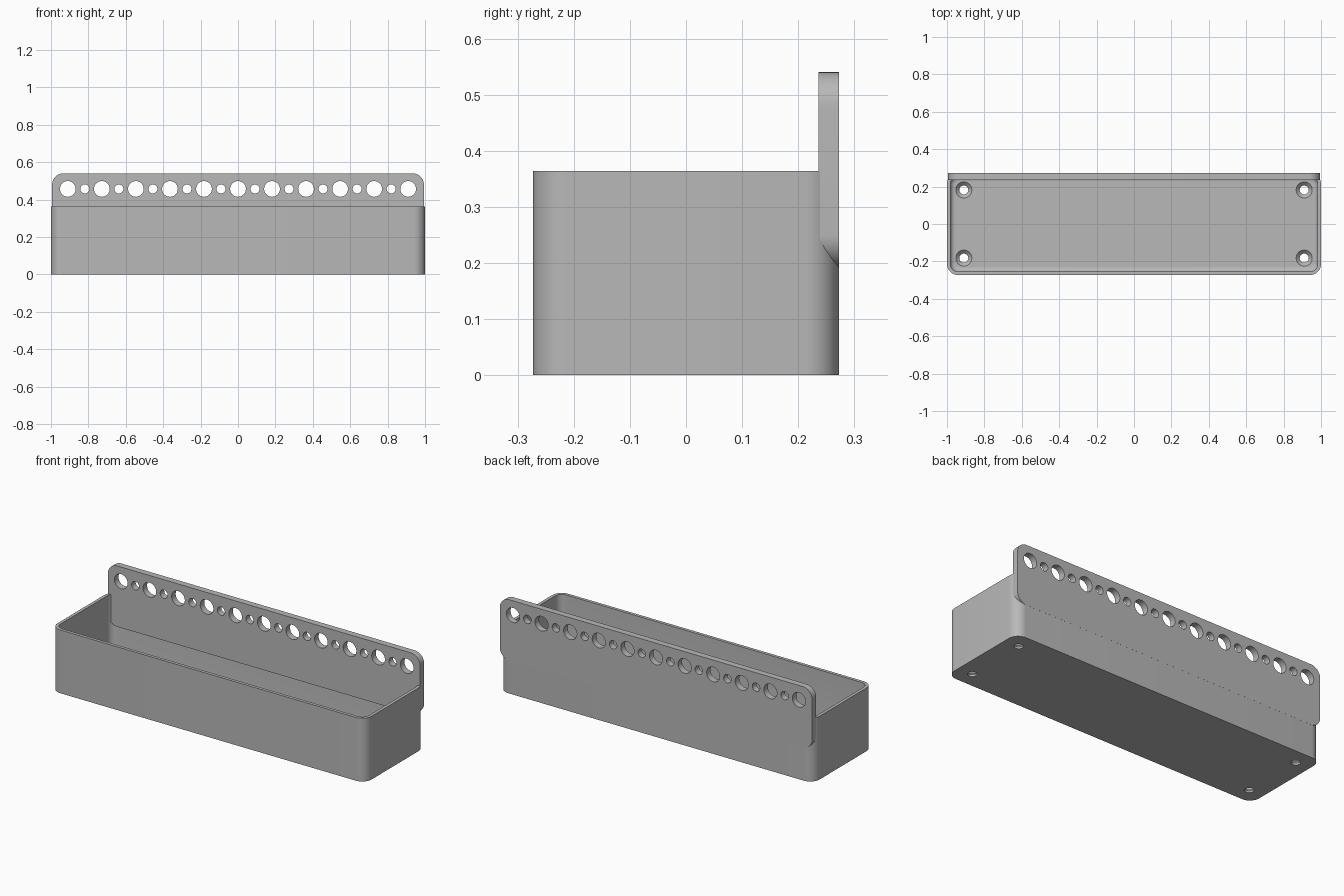
import bpy, bmesh, math

cube = bpy.data.objects.get("Cube")
if cube:
    bpy.data.objects.remove(cube, do_unlink=True)

WIDTH, DEPTH, HEIGHT = 1.0, 0.2727, 0.364   # half width, half depth, tray height
WALL, FLOOR, RADIUS, FILLET = 0.018, 0.03, 0.06, 0.025
PITCH = 0.182

grey = bpy.data.materials.new("light grey plastic")
grey.use_nodes = True
colour = (0.48, 0.48, 0.48, 1)
grey.diffuse_color = colour
grey.node_tree.nodes["Principled BSDF"].inputs["Base Color"].default_value = colour


def rounded_rect(hx, hy, r, steps=12):
    """Outline of a rounded rectangle, counter-clockwise."""
    points = []
    for i, (sx, sy) in enumerate([(1, 1), (-1, 1), (-1, -1), (1, -1)]):
        for s in range(steps + 1):
            a = math.pi / 2 * (i + s / steps)
            points.append((sx * (hx - r) + r * math.cos(a),
                           sy * (hy - r) + r * math.sin(a)))
    return points


def circle(cx, cy, r, n=40):
    return [(cx + r * math.cos(2 * math.pi * i / n),
             cy + r * math.sin(2 * math.pi * i / n)) for i in range(n)]


def at_z(outline, z):
    return [(x, y, z) for x, y in outline]


def at_y(outline, y, lift=0):
    return [(x, y, z + lift) for x, z in outline]


def loft(bm, rings):
    """Skin a stack of rings and cap both ends."""
    rows = [[bm.verts.new(p) for p in ring] for ring in rings]
    n = len(rows[0])
    for a, b in zip(rows, rows[1:]):
        for i in range(n):
            j = (i + 1) % n
            bm.faces.new((a[i], a[j], b[j], b[i]))
    bm.faces.new(rows[0][::-1])
    bm.faces.new(rows[-1])


def make(name, stacks):
    bm = bmesh.new()
    for rings in stacks:
        loft(bm, rings)
    bmesh.ops.recalc_face_normals(bm, faces=bm.faces)
    mesh = bpy.data.meshes.new(name)
    bm.to_mesh(mesh)
    bm.free()
    mesh.materials.append(grey)
    ob = bpy.data.objects.new(name, mesh)
    bpy.context.collection.objects.link(ob)
    return ob


def select(ob):
    bpy.ops.object.select_all(action='DESELECT')
    ob.select_set(True)
    bpy.context.view_layer.objects.active = ob


def cut_and_smooth(ob, cutter):
    cutter.hide_render = True
    mod = ob.modifiers.new("holes", 'BOOLEAN')
    mod.operation = 'DIFFERENCE'
    mod.solver = 'EXACT'
    mod.object = cutter
    select(ob)
    bpy.ops.object.modifier_apply(modifier=mod.name)
    bpy.data.objects.remove(cutter, do_unlink=True)
    bpy.ops.object.shade_smooth_by_angle(angle=math.radians(30))


# Tray: outside wall, rim, inside wall, filleted floor
def inset(d):
    return rounded_rect(WIDTH - d, DEPTH - d, RADIUS - d)


rings = [at_z(inset(0), 0), at_z(inset(0), HEIGHT), at_z(inset(WALL), HEIGHT)]
for s in range(7):
    a = math.pi / 2 * s / 6
    rings.append(at_z(inset(WALL + FILLET * (1 - math.cos(a))),
                      FLOOR + FILLET * (1 - math.sin(a))))
tray = make("tray", [rings])

# Countersunk screw holes in the floor corners
screws = []
for x in (-5 * PITCH, 5 * PITCH):
    for y in (-PITCH, PITCH):
        screws.append([at_z(circle(x, y, r), z) for r, z in
                       ((0.024, -0.02), (0.024, FLOOR - 0.019),
                        (0.043, FLOOR), (0.043, FLOOR + 0.05))])
cut_and_smooth(tray, make("screw_hole_cutter", screws))

# Back plate: rounded panel with a row of alternating holes
panel = rounded_rect(0.994, 0.175, RADIUS)
plate = make("back_plate", [[at_y(panel, 0.236, 0.365), at_y(panel, 0.273, 0.365)]])
holes = []
for k in range(-10, 11):
    outline = circle(k * PITCH / 2, 0.457, 0.024 if k % 2 else 0.042)
    holes.append([at_y(outline, 0.2), at_y(outline, 0.3)])
cut_and_smooth(plate, make("plate_hole_cutter", holes))
